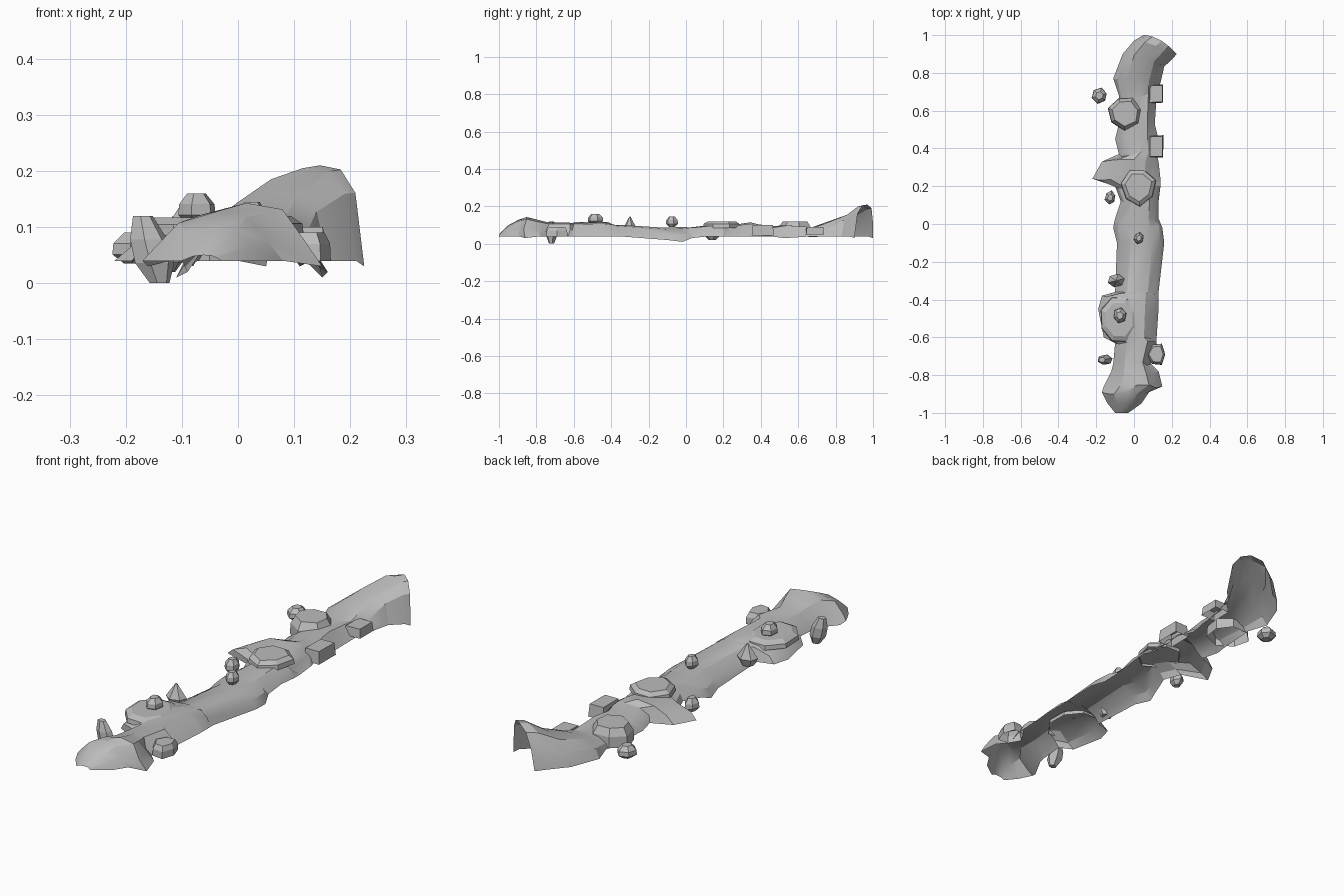
import bpy, bmesh, math, random
from mathutils import Vector

random.seed(4)
cube = bpy.data.objects.get("Cube")
if cube:
    bpy.data.objects.remove(cube, do_unlink=True)

CM = 0.01  # all sizes below are in hundredths of a unit

stone_mat = bpy.data.materials.new("grey stone")
stone_mat.use_nodes = True
GREY = (0.5, 0.5, 0.5, 1)
stone_mat.diffuse_color = GREY
stone_mat.node_tree.nodes["Principled BSDF"].inputs["Base Color"].default_value = GREY


def finish(bm, name, smooth_angle=None):
    """Turn a bmesh into a named object with the stone material."""
    mesh = bpy.data.meshes.new(name)
    bm.to_mesh(mesh)
    bm.free()
    mesh.materials.append(stone_mat)
    obj = bpy.data.objects.new(name, mesh)
    bpy.context.collection.objects.link(obj)
    if smooth_angle:
        bpy.ops.object.select_all(action='DESELECT')
        bpy.context.view_layer.objects.active = obj
        obj.select_set(True)
        bpy.ops.object.shade_smooth_by_angle(angle=math.radians(smooth_angle))


def bridge(bm, a, b, closed):
    """Join two rows of vertices with quads."""
    count = len(a) if closed else len(a) - 1
    for i in range(count):
        j = (i + 1) % len(a)
        bm.faces.new((a[i], a[j], b[j], b[i]))


# Hollow ridge: y, left edge, right edge, crest height, base height
SECTIONS = [
    (-100, -10, -3, 5, 4), (-95, -14, 4, 10, 4), (-89, -17, 8, 13, 4),
    (-86, -16, 15, 14, 3), (-78, -12, 13, 13, 4), (-74, -11, 9, 11, 4),
    (-63, -10, 12, 11, 4), (-60, -16, 12, 11, 4), (-45, -19, 13, 11, 4),
    (-38, -17, 13, 10, 4), (-36, -10, 13, 10, 4), (-10, -9, 16, 9, 2),
    (-2, -11, 15, 9, 1), (3, -10, 13, 9, 3), (12, -7, 13, 10, 4),
    (20, -10, 14, 10, 4), (24, -22, 14, 10, 4), (33, -17, 13, 11, 4),
    (37, -8, 12, 10, 4), (45, -10, 13, 9, 4), (53, -8, 11, 10, 3),
    (68, -8, 12, 9, 4), (77, -11, 14, 12, 4), (90, -6, 16, 16, 4),
    (97, 0, 21, 20.5, 4), (100, 5, 22.5, 21, 3),
]
ARCH = [(0, 0), (.1, .5), (.28, .88), (.55, 1), (.76, .9), (.91, .45), (1, 0)]

bm = bmesh.new()
previous = None
for y, left, right, crest, base in SECTIONS:
    skew = 10 * max(0, (y - 70) / 30)     # the tall end turns sideways
    row = []
    for across, rise in ARCH:
        if y < -76 and across < .5:       # the front mound slopes to one side
            rise **= 1.8
        elif y > 85 and across > .5:      # the tall end has a steep outer wall
            rise **= .4
        wobble = random.uniform(-.7, .7) if 0 < across < 1 and abs(y) < 90 else 0
        row.append(bm.verts.new(Vector((
            left + (right - left) * across + wobble,
            y - skew * across ** 2 + wobble * 2,
            base + (crest - base) * rise + wobble * .7)) * CM))
    if previous:
        bridge(bm, previous, row, False)
    previous = row
finish(bm, "hollow_ridge", 25)

# Outlines of the loose pieces: (radius, height) fractions
BOULDER = [(.5, 0), (1, .3), (.95, .65), (.5, 1)]
SLAB = [(1, 0), (.97, .6), (.75, 1)]
BLOCK = [(1, 0), (.9, 1)]
SPIKE = [(.6, 0), (1, .35), (.08, 1)]


def stone(name, outline, x, y, low, high, rx, ry, sides=6, turn=.3,
          rough=.1, lean=0, bottom=True):
    """Faceted stone made from stacked polygon rings."""
    bm = bmesh.new()
    angles = [math.tau * i / sides + turn for i in range(sides)]
    lumps = [random.uniform(1 - rough, 1 + rough) for _ in angles]
    rings = []
    for radius, height in outline:
        rings.append([bm.verts.new(Vector((
            x + rx * radius * lump * math.cos(a) + lean * (height - .5),
            y + ry * radius * lump * math.sin(a),
            low + (high - low) * height)) * CM)
            for a, lump in zip(angles, lumps)])
    for a, b in zip(rings, rings[1:]):
        bridge(bm, a, b, True)
    if bottom:
        bm.faces.new(rings[0][::-1])
    bm.faces.new(rings[-1])
    finish(bm, name)


# Open-bottomed ledges and blocks set into the ridge
def ledge(name, *shape):
    stone(name, *shape, bottom=False)


ledge("front_ledge", SLAB, -7.8, -50.5, 8.5, 11.7, 10.5, 13, 8, .4, .04)
ledge("middle_slab", SLAB, 2.3, 20, 8.5, 12, 9, 10, 7)
ledge("back_boulder", SLAB, -4.8, 59, 4, 12, 9.5, 9, 7, .2)
ledge("side_block_near", BLOCK, 11.8, 41, 4.5, 10, 5.3, 8.5, 4, math.pi / 4, .05)
ledge("side_block_far", BLOCK, 11.8, 69, 5, 9, 5.3, 7, 4, math.pi / 4, .05)
ledge("side_boulder", SLAB, 12, -69, 4, 9, 5, 6, 6, 0)

# Loose stones
stone("front_rock", BOULDER, -15.5, -72, 0, 12, 3.6, 2.8, lean=-3)
stone("top_rock", BOULDER, -7.5, -48.5, 10.5, 16, 3.4, 4)
stone("spike_rock", SPIKE, -9.5, -30, 5, 14.5, 4.5, 3.5)
stone("middle_rock", BOULDER, 2.5, -7.5, 9, 14.5, 2.6, 3)
stone("side_rock", BOULDER, -12.5, 14, 2, 8, 3, 3.6)
stone("back_rock", BOULDER, -18.2, 68, 3.5, 9, 4.2, 4.2)
